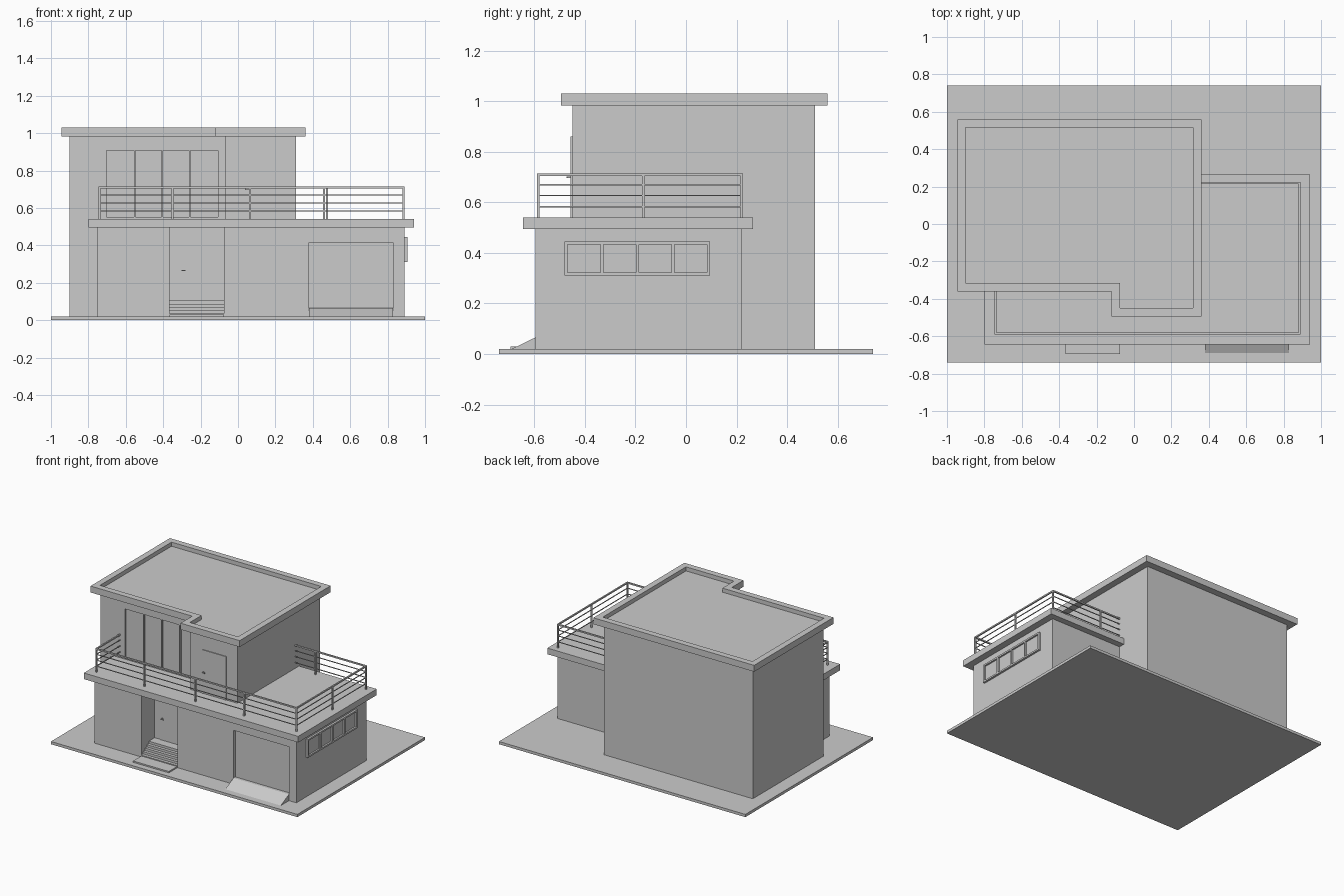
import bpy, bmesh
from mathutils import Vector

if "Cube" in bpy.data.objects:
    bpy.data.objects.remove(bpy.data.objects["Cube"])


def finish(name, bm):
    bmesh.ops.recalc_face_normals(bm, faces=bm.faces)
    me = bpy.data.meshes.new(name)
    bm.to_mesh(me)
    bm.free()
    ob = bpy.data.objects.new(name, me)
    bpy.context.collection.objects.link(ob)
    return ob


def add_box(bm, x0, x1, y0, y1, z0, z1):
    r = bmesh.ops.create_cube(bm, size=1)
    for v in r['verts']:
        v.co = Vector((x1 if v.co.x > 0 else x0, y1 if v.co.y > 0 else y0, z1 if v.co.z > 0 else z0))


def boxes(name, *dims):
    bm = bmesh.new()
    for d in dims:
        add_box(bm, *d)
    return finish(name, bm)


def prism(name, pts, z0, z1, rim=0, drop=0):
    """Extruded footprint, optionally with a sunken top inside a rim."""
    bm = bmesh.new()
    top = bm.faces.new([bm.verts.new((x, y, z1)) for x, y in pts])
    bot = [bm.verts.new((x, y, z0)) for x, y in pts]
    bm.faces.new(bot[::-1])
    tv = list(top.verts)
    for i in range(len(pts)):
        j = (i + 1) % len(pts)
        bm.faces.new((bot[i], bot[j], tv[j], tv[i]))
    if rim:
        bm.normal_update()
        bmesh.ops.inset_region(bm, faces=[top], thickness=rim, use_even_offset=True)
        inner = bmesh.ops.extrude_discrete_faces(bm, faces=[top])['faces'][0]
        for v in inner.verts:
            v.co.z -= drop
    return finish(name, bm)


def cut(ob, *dims):
    cutter = boxes("cutter", *dims)
    cutter.hide_render = True
    m = ob.modifiers.new("cut", 'BOOLEAN')
    m.operation, m.solver, m.object = 'DIFFERENCE', 'EXACT', cutter
    bpy.context.view_layer.objects.active = ob
    bpy.ops.object.modifier_apply(modifier="cut")
    bpy.data.objects.remove(cutter)


def door(name, x0, x1, wall, z0, z1, out=0.006, f=0.009):
    """Framed door leaf with a lever handle, facing -y."""
    y0 = wall - out
    h = z0 + 0.5 * (z1 - z0)
    return boxes(name,
                 (x0, x0 + f, y0, wall + .01, z0, z1),
                 (x1 - f, x1, y0, wall + .01, z0, z1),
                 (x0 + f, x1 - f, y0, wall + .01, z1 - f, z1),
                 (x0 + f, x1 - f, y0 + .003, wall + .01, z0, z1 - f),
                 (x0 + .013, x0 + .018, y0 - .014, y0 + .004, h - .003, h + .003),
                 (x0 + .013, x0 + .035, y0 - .016, y0 - .011, h - .003, h + .003))


# Ground plate
boxes("ground_plate", (-1, 1, -.74, .74, 0, .02))

# Ground floor walls with entry recess and garage opening
ground = prism("ground_floor_walls", [
    (-.75, -.595), (-.365, -.595), (-.365, -.445), (-.075, -.445), (-.075, -.595),
    (.89, -.595), (.89, .22), (.31, .22), (.31, .51), (-.9, .51), (-.9, -.31), (-.75, -.31)], .02, .5)
cut(ground, (.38, .83, -.7, -.572, -.1, .415))

# Upper floor walls with sliding door opening
upper = prism("upper_floor_walls", [
    (-.9, -.31), (-.07, -.31), (-.07, -.45), (.31, -.45), (.31, .51), (-.9, .51)], .5, .985)
cut(upper, (-.71, -.10, -.4, -.295, .545, .915))

# Terrace slab
prism("terrace_slab", [
    (-.8, -.645), (.94, -.645), (.94, .265), (.31, .265),
    (.31, -.45), (-.07, -.45), (-.07, -.31), (-.8, -.31)], .495, .54)

# Roof with parapet
prism("roof", [(-.945, -.36), (-.12, -.36), (-.12, -.495), (.36, -.495), (.36, .56), (-.945, .56)],
      .983, 1.03, rim=.045, drop=.03)

# Entry steps: low landing then four risers into the recess
steps = [(-.365, -.075, -.695, -.6, .02, .03)]
for i in range(5):
    y = -.6 + i * .022
    steps.append((-.365, -.075, y, y + .022 if i < 4 else -.445, .02, .037 + i * .017))
boxes("entry_steps", *steps)

# Doors
door("entry_door", -.315, -.12, -.445, .105, .425)
door("terrace_door", .025, .22, -.45, .54, .86)

# Sliding glass door frames
f = .008
bars = [(-.71, -.10, -.308, -.29, z, z + f) for z in (.543, .907)]
bars += [(x, x + f, -.307, -.29, .55, .908) for x in (-.71, -.555, -.41, -.262, -.108)]
boxes("sliding_door_frame", *bars)

# Garage door and ramp
boxes("garage_door", (.38, .83, -.574, -.565, .02, .415))
bm = bmesh.new()
prof = [(-.69, .02), (-.572, .02), (-.572, .066), (-.595, .066)]
a, b = [[bm.verts.new((x, y, z)) for y, z in prof] for x in (.38, .83)]
bm.faces.new(a)
bm.faces.new(b[::-1])
for i in range(4):
    j = (i + 1) % 4
    bm.faces.new((a[i], a[j], b[j], b[i]))
finish("garage_ramp", bm)

# Side window: frame, four lights
f = .012
y0, y1, z0, z1 = -.48, .095, .31, .445
win = [(.885, .905, y0, y1, z, z + f) for z in (z0, z1 - f)]
win += [(.885, .905, y, y + f, z0 + f, z1 - f) for y in [y0 + i * (y1 - f - y0) / 4 for i in range(5)]]
boxes("side_window_frame", *win)
boxes("side_window_glass", (.885, .893, y0 + f, y1 - f, z0 + f, z1 - f))

# Railings: posts, top rail and three thin bars along each run
r = .005
levels = [(.71, .005), (.67, .0025), (.627, .0025), (.583, .0025)]
runs = [((-.74, -.585), (.885, -.585)), ((.885, -.585), (.885, .22)),
        ((.885, .22), (.31, .22)), ((-.74, -.585), (-.74, -.31))]
rails = []
for (xa, ya), (xb, yb) in runs:
    for z, t in levels:
        rails.append((min(xa, xb) - t, max(xa, xb) + t, min(ya, yb) - t, max(ya, yb) + t, z - t, z + t))
boxes("railing_bars", *rails)
posts = [(x, -.585) for x in (-.74, -.35, .065, .46, .885)]
posts += [(.885, -.17), (.885, .22), (.475, .22)]
boxes("railing_posts", *[(x - r, x + r, y - r, y + r, .535, .712) for x, y in posts])
